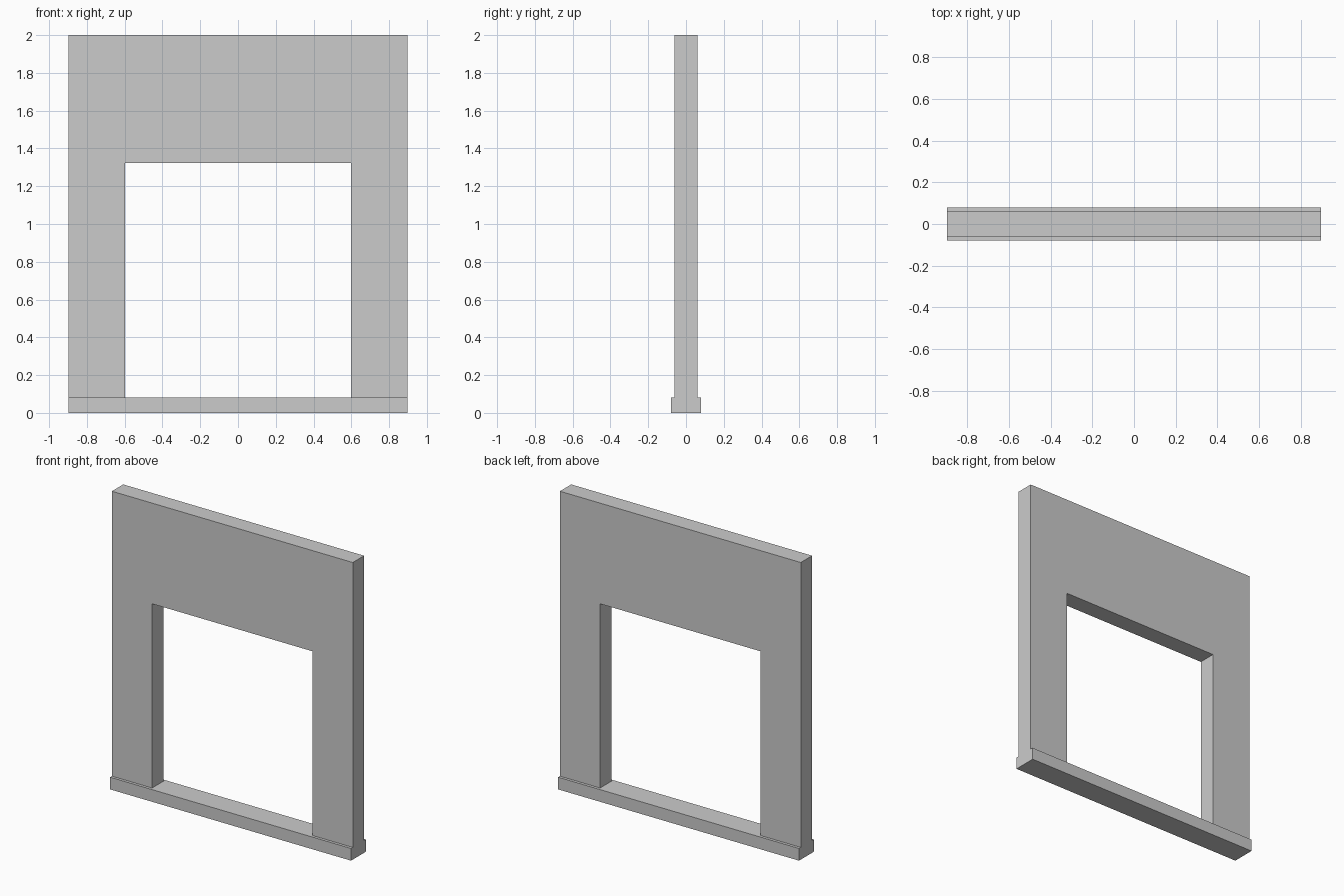
import bpy, bmesh

if "Cube" in bpy.data.objects:
    bpy.data.objects.remove(bpy.data.objects["Cube"])

W, OPEN_W = 0.897, 0.598         # half widths of wall and opening
BASE_H, OPEN_TOP, TOP = 0.082, 1.322, 2.0
WALL_D, BASE_D = 0.06, 0.079     # half depths


def extrude_profile(name, points, half_depth):
    """Closed x/z outline extruded symmetrically along y."""
    bm = bmesh.new()
    face = bm.faces.new([bm.verts.new((x, -half_depth, z)) for x, z in points])
    new = bmesh.ops.extrude_face_region(bm, geom=[face])["geom"]
    bmesh.ops.translate(bm, vec=(0, 2 * half_depth, 0),
                        verts=[v for v in new if isinstance(v, bmesh.types.BMVert)])
    bmesh.ops.recalc_face_normals(bm, faces=bm.faces)
    mesh = bpy.data.meshes.new(name)
    bm.to_mesh(mesh)
    bm.free()
    obj = bpy.data.objects.new(name, mesh)
    bpy.context.collection.objects.link(obj)
    return obj


# Wall with a rectangular opening down to the sill
half = [(W, TOP), (W, BASE_H), (OPEN_W, BASE_H), (OPEN_W, OPEN_TOP)]
extrude_profile("wall", half + [(-x, z) for x, z in reversed(half)], WALL_D)

# Slightly deeper sill running along the bottom
extrude_profile("base_sill", [(-W, 0), (W, 0), (W, BASE_H), (-W, BASE_H)], BASE_D)
